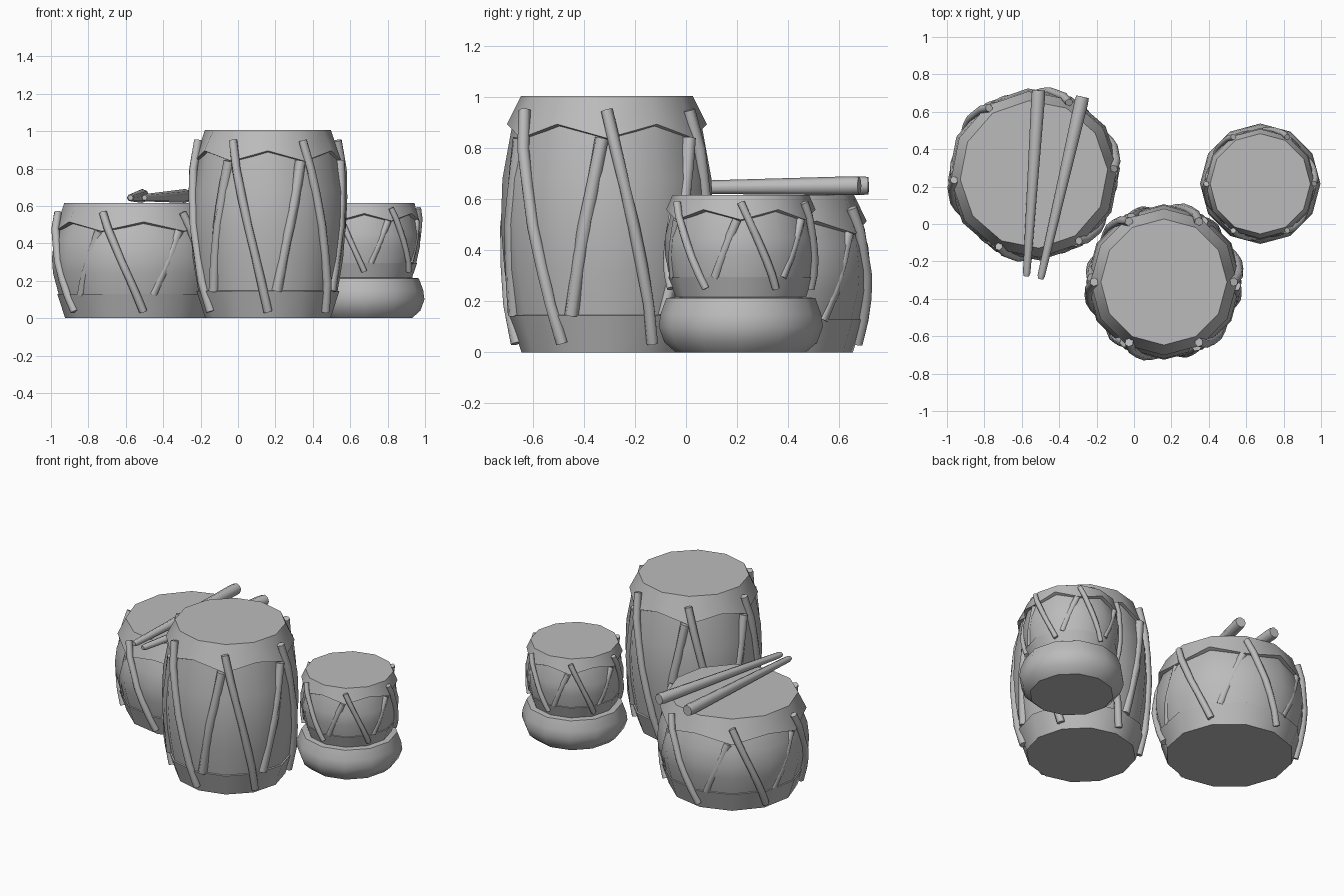
import bpy, math
from mathutils import Vector

cube = bpy.data.objects.get("Cube")
if cube:
    bpy.data.objects.remove(cube)

SIDES = 12
STEP = math.tau / SIDES

grey = bpy.data.materials.new("plain_grey")
grey.use_nodes = True
grey.diffuse_color = (0.5, 0.5, 0.5, 1)
grey.node_tree.nodes["Principled BSDF"].inputs["Base Color"].default_value = (0.5, 0.5, 0.5, 1)


def add_mesh(name, verts, faces, sharp=35):
    me = bpy.data.meshes.new(name)
    me.from_pydata(verts, [], faces)
    me.materials.append(grey)
    ob = bpy.data.objects.new(name, me)
    bpy.context.collection.objects.link(ob)
    bpy.ops.object.select_all(action="DESELECT")
    ob.select_set(True)
    bpy.context.view_layer.objects.active = ob
    bpy.ops.object.shade_smooth_by_angle(angle=math.radians(sharp))
    return ob


def loft(name, rings, sharp=35):
    """Skin equal-length rings of points and cap both ends."""
    n = len(rings[0])
    verts = [p for ring in rings for p in ring]
    faces = [(i * n + j, i * n + (j + 1) % n, (i + 1) * n + (j + 1) % n, (i + 1) * n + j)
             for i in range(len(rings) - 1) for j in range(n)]
    faces.append(tuple(reversed(range(n))))
    faces.append(tuple(range(len(verts) - n, len(verts))))
    return add_mesh(name, verts, faces, sharp)


def turned(name, centre, turn, profile, sharp=35):
    """Lathe (radius, height, zigzag drop) entries; odd corners ride higher."""
    rings = []
    for r, z, drop in profile:
        rings.append([Vector((centre[0] + r * math.cos(turn + j * STEP),
                              centre[1] + r * math.sin(turn + j * STEP),
                              z - (drop if j % 2 == 0 else 0))) for j in range(SIDES)])
    return loft(name, rings, sharp)


def tube(name, path, radii, sides=6):
    rings = []
    for i, p in enumerate(path):
        d = (path[min(i + 1, len(path) - 1)] - path[max(i - 1, 0)]).normalized()
        u = d.cross(Vector((0, 0, 1))).normalized()
        v = u.cross(d)
        rings.append([p + radii[i] * (u * math.cos(k * math.tau / sides)
                                      - v * math.sin(k * math.tau / sides)) for k in range(sides)])
    return loft(name, rings, 62)


def surface(profile, angle, z):
    """Radius of the faceted drum at a height and angle."""
    r = profile[0][0]
    for (r0, z0), (r1, z1) in zip(profile, profile[1:]):
        if z0 <= z <= z1:
            r = r0 + (r1 - r0) * (z - z0) / (z1 - z0)
    return r * math.cos(STEP / 2) / math.cos(angle % STEP - STEP / 2)


def strap(name, centre, turn, outline, a0, a1, z0, z1, lift, radius):
    path = []
    for i in range(7):
        t = i / 6
        a, z = a0 + (a1 - a0) * t, z0 + (z1 - z0) * t
        r = surface(outline, a, z) + lift
        path.append(Vector((centre[0] + r * math.cos(a + turn),
                            centre[1] + r * math.sin(a + turn), z)))
    tube(name, path, [radius] * 7)


def drum(name, centre, turn, foot, band, body, skirt, top, drop, thick, sunk):
    """foot, band, skirt and top are (radius, height); body is a list of them."""
    cx = (centre, turn)
    turned(name + "_body", *cx, [(r, z, 0) for r, z in body], 50)
    turned(name + "_bottom_band", *cx,
           [(*foot, 0), (*band, 0), (body[0][0] - 0.02, band[1] + 0.008, 0)])
    turned(name + "_skin", *cx,
           [(skirt[0] - 0.04, skirt[1] - 0.015, drop), (skirt[0], skirt[1], drop), (*top, 0)])
    outline = [foot, band] + body[1:-1] + [skirt, top]
    hi = skirt[1] + 0.5 * (top[1] - skirt[1])
    for k in range(6):
        a = 2 * k * STEP
        strap(f"{name}_strap_{k + 1}", *cx, outline, a, a + STEP,
              hi, foot[1] + 0.035, 0.008, thick)
        strap(f"{name}_return_strap_{k + 1}", *cx, outline, a - 0.1 * STEP, a - 0.75 * STEP,
              skirt[1] - drop, band[1], -sunk, thick * 1.2)


# Tall drum
drum("tall_drum", (0.16, -0.31), 0, (0.335, 0), (0.382, 0.145),
     [(0.37, 0.13), (0.402, 0.32), (0.416, 0.5), (0.41, 0.68), (0.37, 0.9)],
     (0.392, 0.895), (0.337, 1.005), 0.055, 0.024, 0.008)

# Wide drum
drum("wide_drum", (-0.535, 0.265), math.radians(4), (0.39, 0), (0.432, 0.128),
     [(0.42, 0.11), (0.455, 0.24), (0.461, 0.32), (0.45, 0.42), (0.41, 0.53)],
     (0.445, 0.515), (0.395, 0.617), 0.05, 0.022, 0.02)

# Small drum and its bowl stand
small = (0.675, 0.215)
drum("small_drum", small, 0, (0.255, 0.215), (0.283, 0.295),
     [(0.275, 0.28), (0.297, 0.38), (0.298, 0.45), (0.27, 0.56)],
     (0.293, 0.56), (0.268, 0.617), 0.04, 0.016, 0.012)
turned("bowl_stand", small, 0,
       [(0.255, 0, 0), (0.3, 0.04, 0), (0.322, 0.1, 0), (0.315, 0.15, 0),
        (0.292, 0.213, 0), (0.24, 0.218, 0)], 40)

# Drumsticks lying on the wide drum
for side, butt, tip in (("left", (-0.275, 0.68), (-0.5, -0.295)),
                        ("right", (-0.51, 0.715), (-0.575, -0.28))):
    b, t = Vector((*butt, 0.654)), Vector((*tip, 0.644))
    tube("drumstick_" + side, [b, b.lerp(t, 0.03), b.lerp(t, 0.98), t],
         [0.034, 0.037, 0.02, 0.014], 8)
